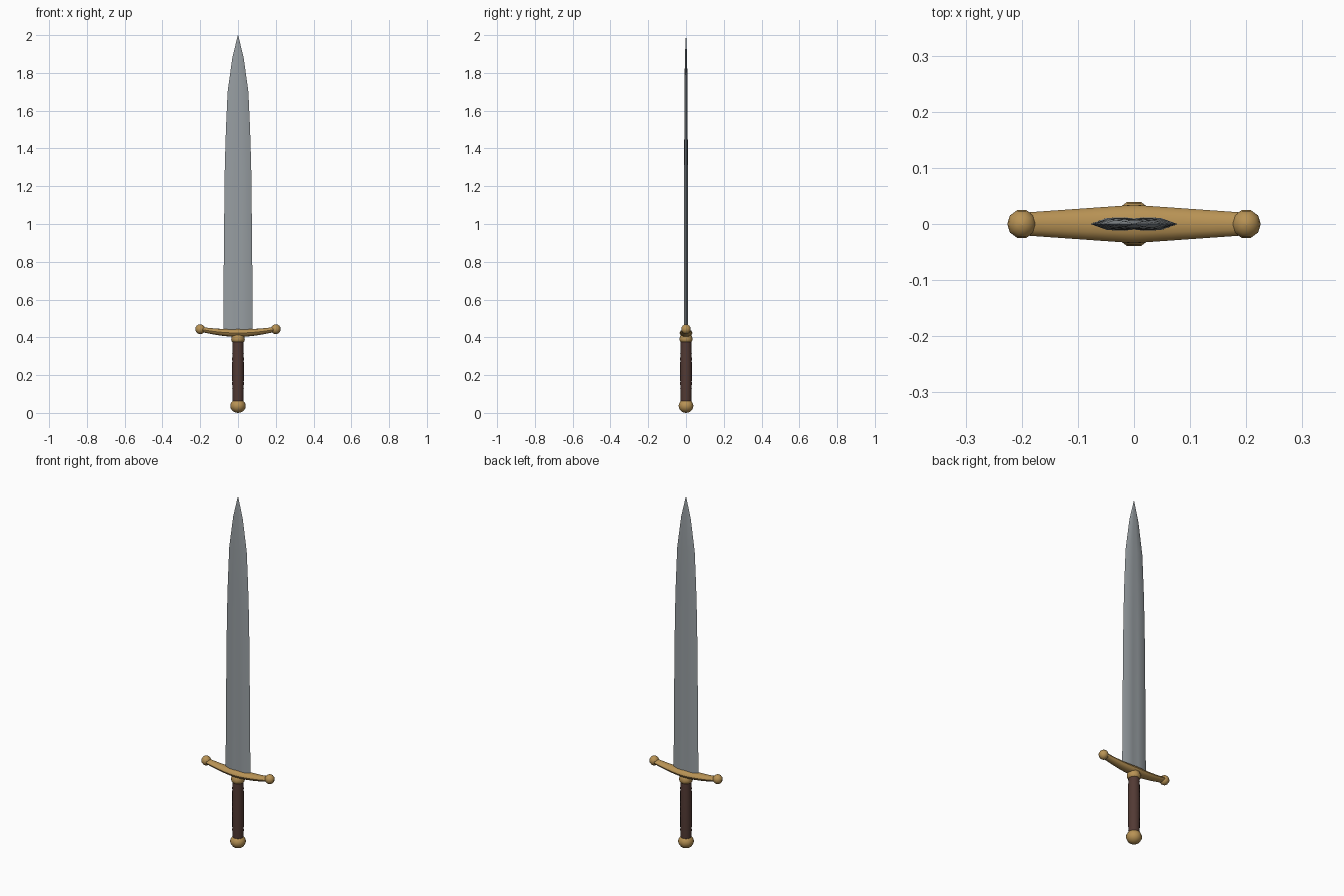
import bpy, bmesh, math

if "Cube" in bpy.data.objects:
    bpy.data.objects.remove(bpy.data.objects["Cube"])

def material(name, rgb):
    m = bpy.data.materials.new(name)
    m.diffuse_color = (*rgb, 1)
    m.use_nodes = True
    m.node_tree.nodes["Principled BSDF"].inputs["Base Color"].default_value = m.diffuse_color
    return m

STEEL = material("steel", (0.31, 0.34, 0.36))
GOLD = material("gold", (0.48, 0.29, 0.09))
LEATHER = material("brown leather", (0.085, 0.042, 0.034))

def loft(name, rings, mat, smooth=30):
    """Skin a list of equal-length rings and cap both ends."""
    bm = bmesh.new()
    loops = [[bm.verts.new(p) for p in ring] for ring in rings]
    n = len(loops[0])
    for a, b in zip(loops, loops[1:]):
        for i in range(n):
            j = (i + 1) % n
            bm.faces.new((a[i], a[j], b[j], b[i]))
    bm.faces.new(loops[0])
    bm.faces.new(loops[-1])
    bmesh.ops.remove_doubles(bm, verts=bm.verts, dist=1e-5)
    bmesh.ops.recalc_face_normals(bm, faces=bm.faces)
    me = bpy.data.meshes.new(name)
    bm.to_mesh(me)
    bm.free()
    me.materials.append(mat)
    ob = bpy.data.objects.new(name, me)
    bpy.context.collection.objects.link(ob)
    bpy.ops.object.select_all(action='DESELECT')
    ob.select_set(True)
    bpy.context.view_layer.objects.active = ob
    bpy.ops.object.shade_smooth_by_angle(angle=math.radians(smooth))
    return ob

def lathe(name, profile, sides, mat, smooth=30, x=0.0):
    """Turn (radius, z) points about a vertical axis."""
    angles = [2 * math.pi * i / sides for i in range(sides)]
    return loft(name, [[(x + r * math.cos(a), r * math.sin(a), z) for a in angles]
                       for r, z in profile], mat, smooth)

def ball(name, x, z, r, height, sides, rows, mat):
    prof = [(max(r * math.sin(math.pi * k / rows), 0.001),
             z - height * math.cos(math.pi * k / rows)) for k in range(rows + 1)]
    return lathe(name, prof, sides, mat, 50, x)

# Blade: bevelled edges with a shallow central fuller, tapering to a point
def blade_ring(z, w, t, groove):
    half = [(w, 0), (w * 0.62, t * 0.9), (w * 0.22, t), (0, t - groove),
            (-w * 0.22, t), (-w * 0.62, t * 0.9)]
    return [(x, y, z) for x, y in half] + [(-x, -y, z) for x, y in half]

stations = [(0.42, 0.078, 0.012, 0.002), (0.6, 0.077, 0.0115, 0.002),
            (0.95, 0.074, 0.011, 0.002), (1.3, 0.070, 0.010, 0.001),
            (1.5, 0.064, 0.009, 0.0005), (1.7, 0.055, 0.008, 0),
            (1.88, 0.030, 0.006, 0), (1.95, 0.013, 0.003, 0), (2.0, 0.0008, 0.0005, 0)]
loft("blade", [blade_ring(*s) for s in stations], STEEL, 20)

# Crossguard: oval bar bowed up toward its ends
def guard_ring(x):
    u = abs(x) / 0.2
    ry, rz = 0.034 - 0.014 * u, 0.022 - 0.009 * u
    zc = 0.423 + 0.020 * u * u
    return [(x, ry * math.cos(a), zc + rz * math.sin(a))
            for a in (2 * math.pi * i / 12 for i in range(12))]

loft("crossguard", [guard_ring(-0.2 + 0.4 * i / 12) for i in range(13)], GOLD, 40)
for side, label in ((-1, "left"), (1, "right")):
    ball("guard_knob_" + label, side * 0.2, 0.443, 0.026, 0.026, 10, 8, GOLD)

# Collar under the guard
lathe("collar", [(0.028, 0.374), (0.034, 0.380), (0.036, 0.390), (0.034, 0.405),
                 (0.028, 0.415)], 10, GOLD, 50)

# Grip: leather with slight wrap ridges and a swelling at the middle
rows = 24
grip = []
for k in range(rows + 1):
    u = k / rows
    grip.append((0.0285 + 0.002 * math.sin(math.pi * u) + 0.0008 * (k % 2), 0.06 + 0.32 * u))
lathe("grip", grip, 12, LEATHER)

# Pommel
ball("pommel", 0, 0.037, 0.041, 0.037, 10, 10, GOLD)
